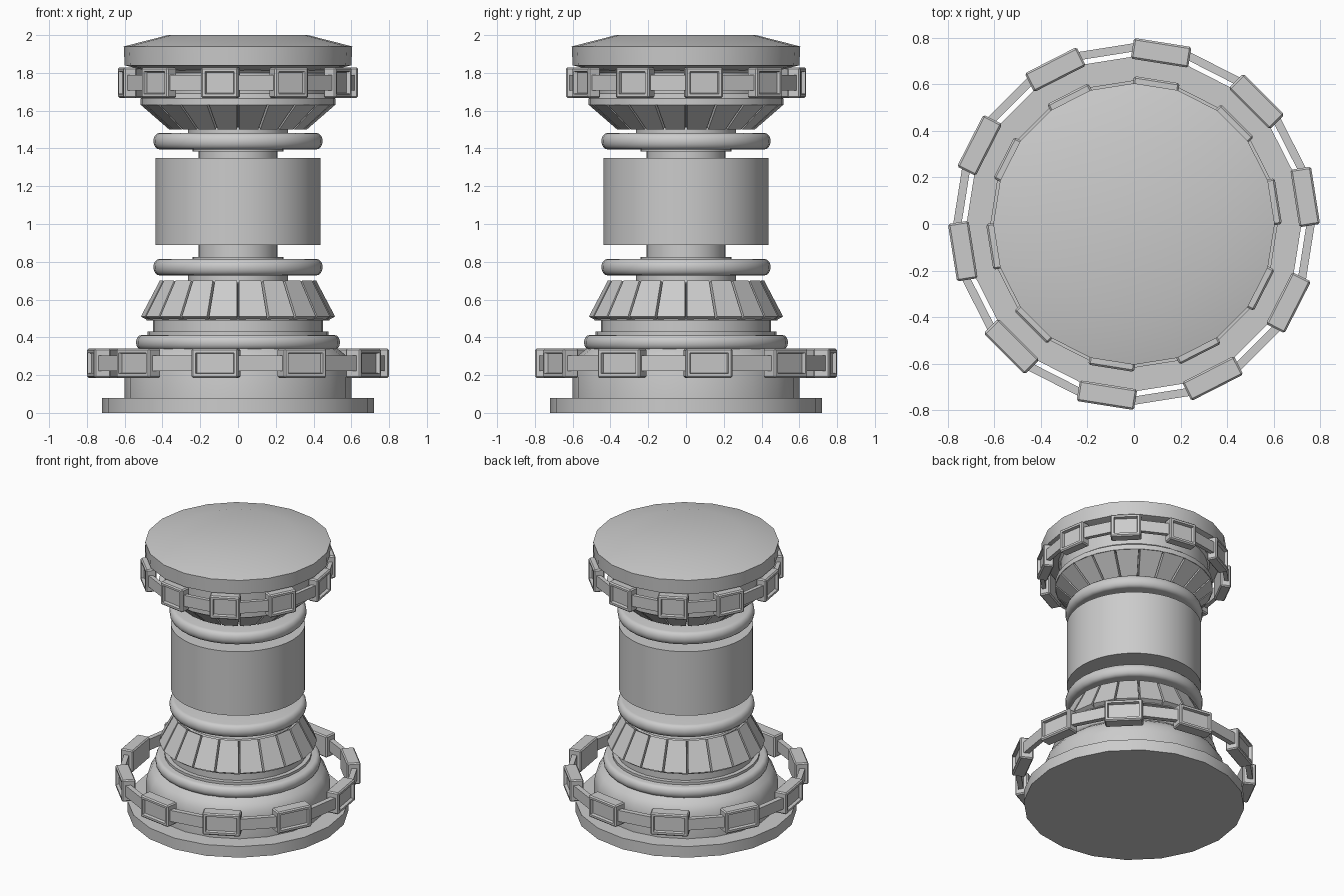
import bpy, bmesh, math
from mathutils import Matrix, Vector

if "Cube" in bpy.data.objects:
    bpy.data.objects.remove(bpy.data.objects["Cube"])


def finish(bm, name, smooth=True):
    bmesh.ops.recalc_face_normals(bm, faces=bm.faces)
    me = bpy.data.meshes.new(name)
    bm.to_mesh(me)
    bm.free()
    ob = bpy.data.objects.new(name, me)
    bpy.context.collection.objects.link(ob)
    if smooth:
        bpy.ops.object.select_all(action='DESELECT')
        bpy.context.view_layer.objects.active = ob
        ob.select_set(True)
        bpy.ops.object.shade_smooth_by_angle(angle=math.radians(30))
    return ob


def lathe(name, profile, segs=32):
    """Solid of revolution from (radius, z) points, capped at both ends."""
    bm = bmesh.new()
    rings = []
    for r, z in profile:
        rings.append([bm.verts.new((r * math.cos(math.tau * i / segs),
                                    r * math.sin(math.tau * i / segs), z))
                      for i in range(segs)])
    for a, b in zip(rings, rings[1:]):
        for i in range(segs):
            j = (i + 1) % segs
            bm.faces.new((a[i], a[j], b[j], b[i]))
    bm.faces.new(rings[0][::-1])
    bm.faces.new(rings[-1])
    return finish(bm, name)


def rounded_disc(name, r, z0, z1):
    h = (z1 - z0) / 2
    b = h * 0.75
    pts = []
    for k in range(9):
        a = math.pi * (k / 8 - 0.5)
        pts.append((r - b + b * math.cos(a), (z0 + z1) / 2 + h * math.sin(a)))
    return lathe(name, pts)


def cone_panels(name, r0, z0, r1, z1, thick=0.035, count=20, gap=0.012):
    """Ring of flat tapered plates separated by narrow gaps."""
    bm = bmesh.new()
    half = math.pi / count
    n = Vector((z1 - z0, r0 - r1)).normalized()
    if n.x < 0:
        n = -n
    for k in range(count):
        rot = Matrix.Rotation(half * (2 * k + 1), 3, 'Z')
        vs = []
        for d in (0, thick):
            for r, z, s in ((r0, z0, -1), (r0, z0, 1), (r1, z1, 1), (r1, z1, -1)):
                w = r * math.sin(half) - gap / 2
                vs.append(bm.verts.new(rot @ Vector(
                    (r * math.cos(half) - n.x * d, s * w, z - n.y * d))))
        for f in ((0, 1, 2, 3), (7, 6, 5, 4), (0, 4, 5, 1), (1, 5, 6, 2),
                  (2, 6, 7, 3), (3, 7, 4, 0)):
            bm.faces.new([vs[i] for i in f])
    return finish(bm, name, False)


def box(bm, size, mat):
    geo = bmesh.ops.create_cube(bm, size=1, matrix=mat @ Matrix.Diagonal((*size, 1)))
    return geo['verts']


def chain(name, zc, height, s, count=10):
    """Ring of recessed links joined by flat bars; s scales it in plan."""
    bm = bmesh.new()
    step = math.tau / count
    for k in range(count):
        rot = Matrix.Rotation(math.radians(9) + k * step, 4, 'Z')
        vs = box(bm, (0.09 * s, 0.25 * s, height),
                 rot @ Matrix.Translation((0.745 * s, 0, zc)))
        out = rot.to_3x3() @ Vector((1, 0, 0))
        edges = list({e for v in vs for e in v.link_edges})
        res = bmesh.ops.bevel(bm, geom=edges, offset=0.008, segments=1, affect='EDGES')
        face = max(res['faces'] + list({f for v in res['verts'] for f in v.link_faces}),
                   key=lambda f: f.calc_center_median().dot(out))
        bmesh.ops.inset_region(bm, faces=[face], thickness=0.02)
        bmesh.ops.inset_region(bm, faces=[face], thickness=0.006, depth=-0.02)
        rot2 = Matrix.Rotation(math.radians(9) + (k + 0.5) * step, 4, 'Z')
        box(bm, (0.035 * s, 0.27 * s, 0.08),
            rot2 @ Matrix.Translation((0.75 * s, 0, zc)))
    return finish(bm, name, False)


# Base plate, drum and stepped collars
lathe("base_plate", [(0.72, 0), (0.72, 0.08)], 20)
lathe("base_drum", [(0.6, 0.08), (0.6, 0.22), (0.59, 0.27), (0.565, 0.31), (0.52, 0.345)], 20)
rounded_disc("base_collar", 0.54, 0.335, 0.412)
lathe("lower_collar", [(0.48, 0.41), (0.48, 0.43), (0.45, 0.43), (0.45, 0.49),
                       (0.485, 0.49), (0.485, 0.51)])
chain("lower_chain", 0.263, 0.155, 1.0)

# Lower flared panels over an inner core
lathe("lower_cone_core", [(0.47, 0.505), (0.365, 0.685)], 20)
cone_panels("lower_panels", 0.515, 0.51, 0.415, 0.70)

# Central column, rings and drum
lathe("lower_neck", [(0.265, 0.67), (0.265, 0.735)])
rounded_disc("lower_ring", 0.448, 0.728, 0.815)
lathe("core_column", [(0.24, 0.8), (0.24, 0.825), (0.21, 0.825), (0.21, 1.385),
                      (0.24, 1.385), (0.24, 1.41)])
lathe("central_drum", [(0.438, 0.89), (0.438, 1.35)], 40)
rounded_disc("upper_ring", 0.448, 1.395, 1.482)
lathe("upper_neck", [(0.265, 1.475), (0.265, 1.53)])

# Upper flared panels, chain and cap
lathe("upper_cone_core", [(0.32, 1.51), (0.47, 1.63)], 20)
cone_panels("upper_panels", 0.365, 1.50, 0.515, 1.63)
lathe("upper_collar", [(0.515, 1.63), (0.515, 1.665), (0.48, 1.69), (0.48, 1.80), (0.5, 1.82)])
chain("upper_chain", 1.748, 0.163, 0.795)
lathe("top_cap", [(0.48, 1.81), (0.6, 1.84), (0.605, 1.94), (0.37, 2.0)], 20)
